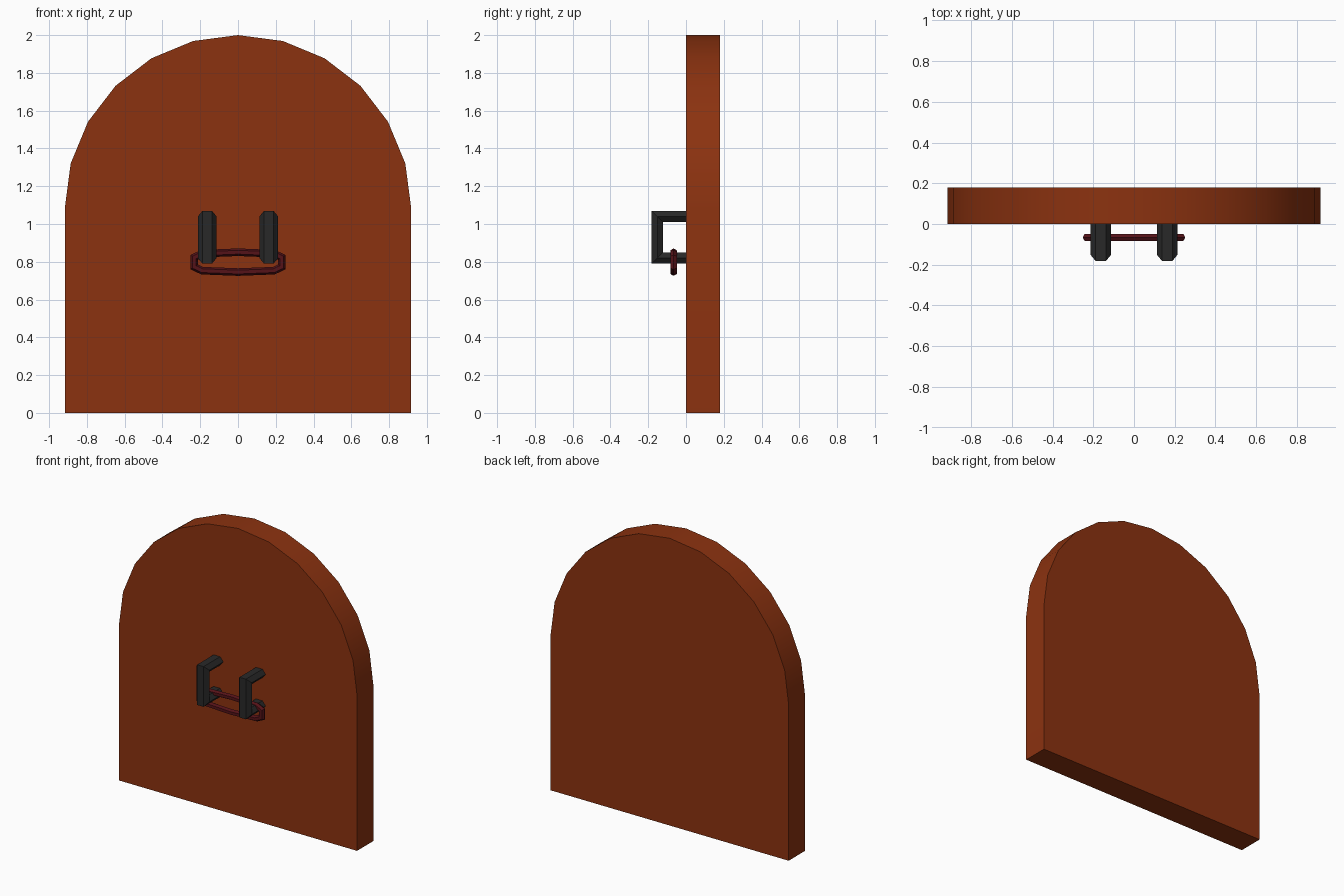
import bpy, math
from mathutils import Vector

if "Cube" in bpy.data.objects:
    bpy.data.objects.remove(bpy.data.objects["Cube"])


def material(name, rgb):
    m = bpy.data.materials.new(name)
    m.diffuse_color = (*rgb, 1)
    m.use_nodes = True
    m.node_tree.nodes["Principled BSDF"].inputs["Base Color"].default_value = m.diffuse_color
    return m


def skin(name, rings, mat, closed=False):
    """Join equal-length rings of points into one surface, capped when open."""
    n, k = len(rings[0]), len(rings)
    verts = [p for r in rings for p in r]
    faces = []
    for i in range(k if closed else k - 1):
        a, b = i * n, ((i + 1) % k) * n
        for j in range(n):
            faces.append((a + j, a + (j + 1) % n, b + (j + 1) % n, b + j))
    if not closed:
        faces += [tuple(range(n)), tuple(range((k - 1) * n, k * n))]
    me = bpy.data.meshes.new(name)
    me.from_pydata(verts, [], faces)
    ob = bpy.data.objects.new(name, me)
    bpy.context.collection.objects.link(ob)
    me.materials.append(mat)
    # consistent outward normals
    bpy.ops.object.select_all(action='DESELECT')
    ob.select_set(True)
    bpy.context.view_layer.objects.active = ob
    bpy.ops.object.mode_set(mode='EDIT')
    bpy.ops.mesh.select_all(action='SELECT')
    bpy.ops.mesh.normals_make_consistent(inside=False)
    bpy.ops.object.mode_set(mode='OBJECT')
    return ob


wood = material("wood", (0.26, 0.032, 0.005))
iron = material("iron", (0.022, 0.022, 0.022))
red = material("red_metal", (0.09, 0.006, 0.009))

# Arched slab: straight sides with a twelve-sided half-round top
R, SPRING, DEPTH = 0.917, 1.083, 0.18
outline = [(-R, 0), (R, 0)]
outline += [(R * math.cos(math.radians(a)), SPRING + R * math.sin(math.radians(a)))
            for a in range(0, 181, 15)]
skin("arched_slab", [[(x, y, z) for x, z in outline] for y in (0, DEPTH)], wood)
bpy.ops.object.shade_smooth_by_angle(angle=math.radians(30))

# Pair of square staples with a flattened hexagonal section and mitred corners
section = [(0.05, 0), (0.025, 0.03), (-0.025, 0.03),
           (-0.05, 0), (-0.025, -0.03), (0.025, -0.03)]
TOP, BOTTOM, OUT = 1.04, 0.82, -0.152
for side, cx in (("left", -0.163), ("right", 0.163)):
    skin(side + "_staple", [
        [(cx + u, 0.005, TOP + v) for u, v in section],
        [(cx + u, OUT - v, TOP + v) for u, v in section],
        [(cx + u, OUT - v, BOTTOM - v) for u, v in section],
        [(cx + u, 0.005, BOTTOM - v) for u, v in section]], iron)

# Elongated hanging ring threaded through both staples
quarter = [(0.232, 0.025), (0.19, 0.045), (0, 0.0525)]
half = quarter + [(-x, z) for x, z in quarter[1::-1]]
path = [Vector(p) for p in half + [(-x, -z) for x, z in half]]
rings = []
for i, p in enumerate(path):
    d1 = (p - path[i - 1]).normalized()
    d2 = (path[(i + 1) % len(path)] - p).normalized()
    t = (d1 + d2).normalized()
    normal = Vector((t.y, -t.x)) / t.dot(d1)
    ring = []
    for k in range(6):
        a = k * math.pi / 3
        q = p + normal * 0.02 * math.cos(a)
        ring.append((q.x, -0.066 + 0.02 * math.sin(a), 0.798 + q.y))
    rings.append(ring)
skin("hanging_ring", rings, red, closed=True)
